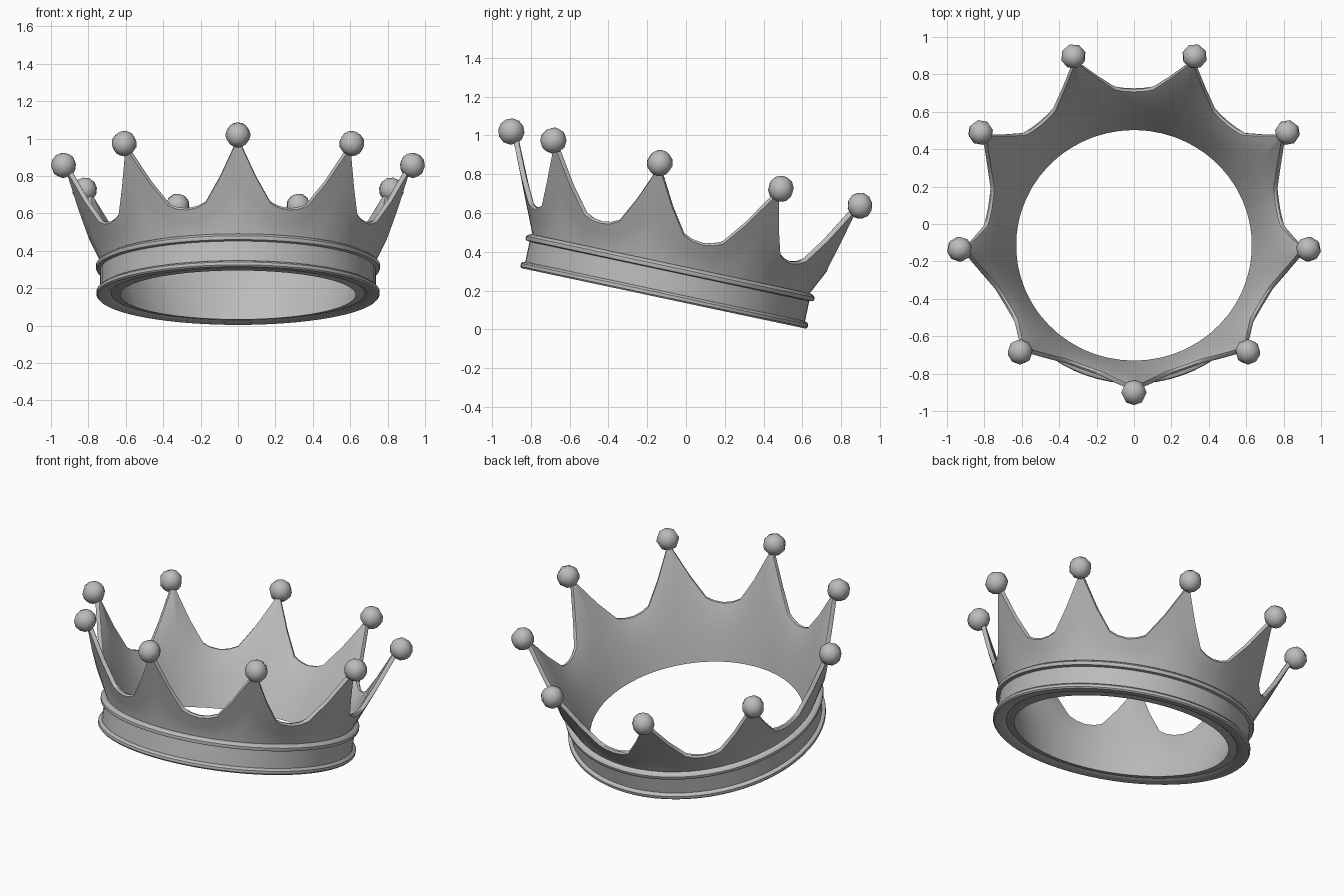
import bpy, bmesh
from math import sin, cos, pi, radians
from mathutils import Matrix, Vector

cube = bpy.data.objects.get("Cube")
if cube:
    bpy.data.objects.remove(cube, do_unlink=True)

SPIKES = 9
TILT = Matrix.Translation((0, -0.115, 0.16)) @ Matrix.Rotation(radians(-12), 4, 'X')

metal = bpy.data.materials.new("grey metal")
metal.use_nodes = True
grey = (0.5, 0.5, 0.5, 1)
metal.diffuse_color = grey
metal.node_tree.nodes["Principled BSDF"].inputs["Base Color"].default_value = grey


def polar(r, angle, h):
    """Point on the crown; angle 0 is the front."""
    return Vector((r * sin(angle), -r * cos(angle), h))


def finish(name, bm, sharp):
    bmesh.ops.recalc_face_normals(bm, faces=bm.faces)
    mesh = bpy.data.meshes.new(name)
    bm.to_mesh(mesh)
    bm.free()
    mesh.materials.append(metal)
    obj = bpy.data.objects.new(name, mesh)
    bpy.context.collection.objects.link(obj)
    obj.matrix_world = TILT
    bpy.ops.object.select_all(action='DESELECT')
    obj.select_set(True)
    bpy.context.view_layer.objects.active = obj
    bpy.ops.object.shade_smooth_by_angle(angle=radians(sharp))
    return obj


def ring_of_sections(name, angles, section, sharp):
    """Join a closed cross-section, given for each angle, into a ring."""
    bm = bmesh.new()
    loops = [[bm.verts.new(polar(r, a, h)) for r, h in section(a)] for a in angles]
    for i, loop in enumerate(loops):
        after = loops[(i + 1) % len(loops)]
        for j in range(len(loop)):
            k = (j + 1) % len(loop)
            bm.faces.new((loop[j], loop[k], after[k], after[j]))
    return finish(name, bm, sharp)


# Flared wall with a spiked rim: rim height by angle from the spike tip
RIM = [(0, 0.665), (0.6, 0.65), (6.5, 0.475), (12.5, 0.35), (16, 0.33), (20, 0.322)]
half = [a for a, h in RIM]
offsets = [-a for a in half[-2:0:-1]] + half
wall_heights = {}
for s in range(SPIKES):
    for off in offsets:
        wall_heights[radians(s * 360 / SPIKES + off)] = dict(RIM)[abs(off)]


def outer_radius(h):
    return 0.735 + 0.41 * (h - 0.18)


def wall_section(angle):
    top = wall_heights[angle]
    mid = 0.18 + (top - 0.18) * 0.5
    r = outer_radius(top)
    return [(0.71, 0.02), (0.725, 0.17), (outer_radius(mid), mid),
            (r, top - 0.012), (r - 0.008, top), (r - 0.022, top),
            (r - 0.03, top - 0.012), (outer_radius(mid) - 0.035, mid),
            (0.69, 0.17), (0.63, 0.004)]


ring_of_sections("spiked_wall", list(wall_heights), wall_section, 50)

# Head band with a raised moulding along each edge
BAND = [(0.632, 0.004), (0.68, 0.012), (0.70, 0), (0.75, 0), (0.757, 0.008),
        (0.757, 0.024), (0.75, 0.032), (0.737, 0.036), (0.737, 0.142),
        (0.757, 0.146), (0.76, 0.153), (0.76, 0.166), (0.752, 0.175),
        (0.738, 0.182), (0.72, 0.182), (0.71, 0.03)]
ring_of_sections("head_band", [2 * pi * i / 72 for i in range(72)],
                 lambda a: BAND, 35)

# Ball on each spike tip
for s in range(SPIKES):
    angle = 2 * pi * s / SPIKES
    bm = bmesh.new()
    bmesh.ops.create_uvsphere(bm, u_segments=8, v_segments=6, radius=0.068)
    bmesh.ops.transform(bm, verts=bm.verts, matrix=Matrix.Translation(
        polar(0.947, angle, 0.678)) @ Matrix.Rotation(angle, 4, 'Z')
        @ Matrix.Rotation(radians(-24), 4, 'X'))
    finish(f"tip_ball_{s + 1}", bm, 60)
